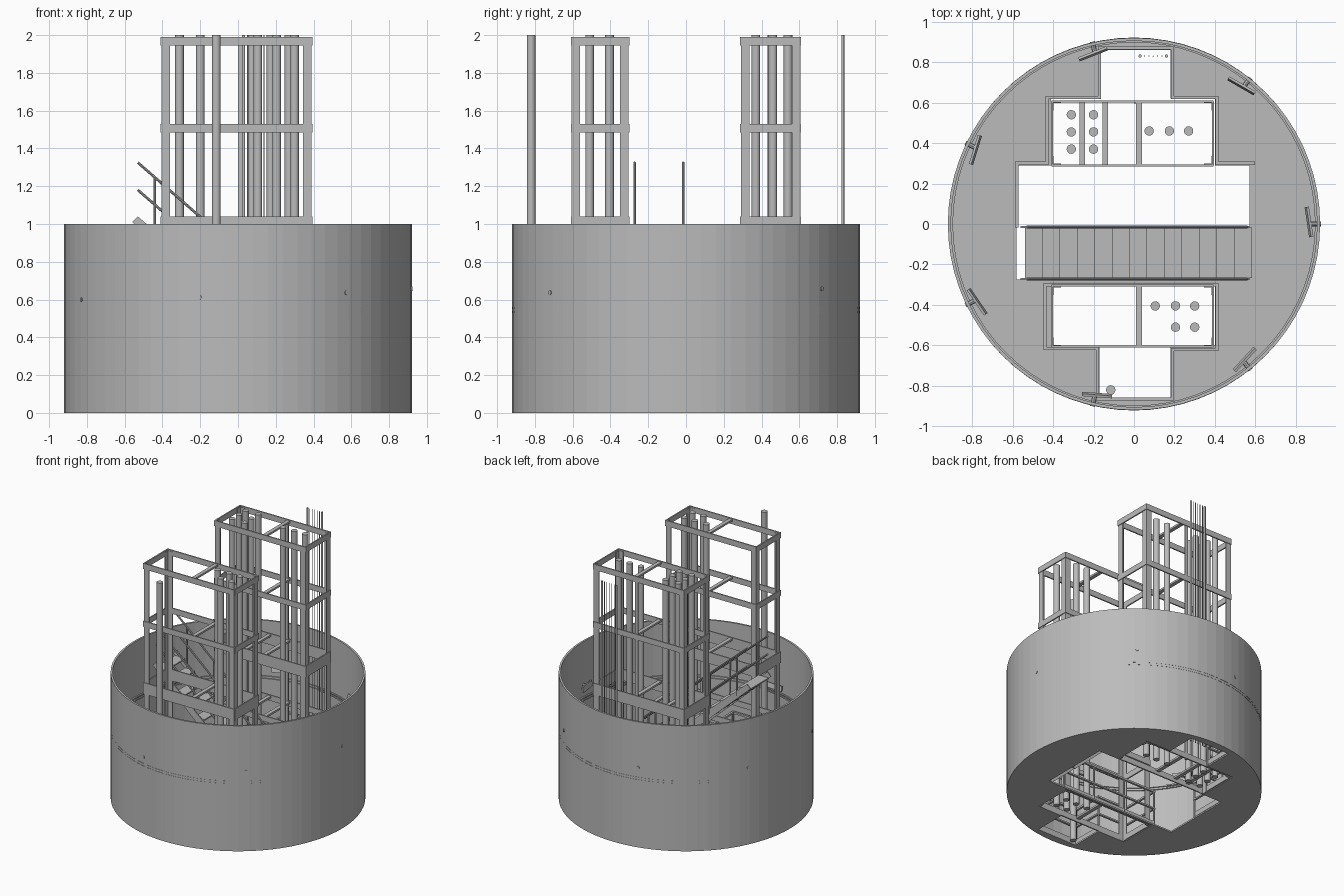
import bpy, bmesh, math
from mathutils import Matrix, Vector

cube = bpy.data.objects.get("Cube")
if cube:
    bpy.data.objects.remove(cube, do_unlink=True)

grey = bpy.data.materials.new("plain_grey")
grey.use_nodes = True
grey.diffuse_color = (0.5, 0.5, 0.5, 1)
grey.node_tree.nodes["Principled BSDF"].inputs["Base Color"].default_value = (0.5, 0.5, 0.5, 1)


def finish(name, bm, smooth=False):
    mesh = bpy.data.meshes.new(name)
    bm.to_mesh(mesh)
    bm.free()
    mesh.materials.append(grey)
    obj = bpy.data.objects.new(name, mesh)
    bpy.context.collection.objects.link(obj)
    if smooth:
        bpy.ops.object.select_all(action='DESELECT')
        obj.select_set(True)
        bpy.context.view_layer.objects.active = obj
        bpy.ops.object.shade_smooth_by_angle(angle=math.radians(40))
    return obj


def box(bm, x0, x1, y0, y1, z0, z1, spin=Matrix()):
    centre = Vector((x0 + x1, y0 + y1, z0 + z1)) / 2
    size = Matrix.Diagonal((x1 - x0, y1 - y0, z1 - z0, 1))
    bmesh.ops.create_cube(bm, size=1, matrix=spin @ Matrix.Translation(centre) @ size)


def rod(bm, a, b, radius, sides=8):
    a, b = Vector(a), Vector(b)
    turn = (b - a).to_track_quat('Z', 'Y').to_matrix().to_4x4()
    bmesh.ops.create_cone(bm, cap_ends=True, segments=sides, radius1=radius, radius2=radius,
                          depth=(b - a).length, matrix=Matrix.Translation((a + b) / 2) @ turn)


def ring(name, r_in, r_out, z0, z1, sides):
    bm = bmesh.new()
    loop = [(r_in, z0), (r_out, z0), (r_out, z1), (r_in, z1)]
    verts = [bm.verts.new((r, 0, z)) for r, z in loop]
    edges = [bm.edges.new((verts[i], verts[i - 1])) for i in range(4)]
    bmesh.ops.spin(bm, geom=verts + edges, cent=(0, 0, 0), axis=(0, 0, 1),
                   angle=math.tau, steps=sides, use_merge=True)
    bmesh.ops.remove_doubles(bm, verts=bm.verts, dist=0.0005)
    bmesh.ops.recalc_face_normals(bm, faces=bm.faces)
    return finish(name, bm)


# Round shell and the two cable rings on its wall
R = 0.92
ring("shell_wall", R - 0.015, R, 0, 1, 72)
for i, z in enumerate((0.53, 0.55)):
    cable = ring(f"cable_ring_{i + 1}", R - 0.025, R - 0.001, z, z + 0.01, 72)
    cable.scale.y = 1.003

# Floor disc with stepped openings
holes = [(-0.41, 0.40, -0.60, -0.29), (-0.17, 0.18, -0.86, -0.60), (-0.58, 0.57, -0.275, 0.29),
         (-0.41, 0.40, 0.29, 0.62), (-0.17, 0.18, 0.62, 0.86)]
bm = bmesh.new()
bmesh.ops.create_circle(bm, cap_ends=True, segments=72, radius=R - 0.01)
for x0, x1, y0, y1 in holes:
    for co, no in (((x0, 0, 0), (1, 0, 0)), ((x1, 0, 0), (1, 0, 0)),
                   ((0, y0, 0), (0, 1, 0)), ((0, y1, 0), (0, 1, 0))):
        bmesh.ops.bisect_plane(bm, geom=bm.verts[:] + bm.edges[:] + bm.faces[:],
                               plane_co=co, plane_no=no, dist=0.0001)


def in_hole(c):
    return any(x0 < c.x < x1 and y0 < c.y < y1 for x0, x1, y0, y1 in holes)


gone = [f for f in bm.faces if in_hole(f.calc_center_median())]
bmesh.ops.delete(bm, geom=gone, context='FACES')
slab = bmesh.ops.extrude_face_region(bm, geom=bm.faces[:])
bmesh.ops.translate(bm, verts=[v for v in slab["geom"] if isinstance(v, bmesh.types.BMVert)],
                    vec=(0, 0, 0.012))
bmesh.ops.recalc_face_normals(bm, faces=bm.faces)
finish("floor", bm)


# Guard rails around the openings
def guard(name, path):
    bm = bmesh.new()
    for (ax, ay), (bx, by) in zip(path, path[1:]):
        x0, x1, y0, y1 = min(ax, bx), max(ax, bx), min(ay, by), max(ay, by)
        w = 0.008
        for low, high in ((0.29, 0.305), (0.15, 0.162)):
            box(bm, x0 - w, x1 + w, y0 - w, y1 + w, low, high)
        box(bm, x0 - 0.003, x1 + 0.003, y0 - 0.003, y1 + 0.003, 0.01, 0.05)
        count = max(1, round((x1 - x0 + y1 - y0) / 0.25))
        for k in range(count + 1):
            t = k / count
            x, y = ax + (bx - ax) * t, ay + (by - ay) * t
            rod(bm, (x, y, 0.005), (x, y, 0.29), 0.007, 6)
    finish(name, bm)


guard("back_guard_rail", [(-0.58, -0.01), (-0.58, 0.30), (-0.43, 0.30), (-0.43, 0.625), (-0.17, 0.625),
                          (-0.17, 0.87), (0.19, 0.87), (0.19, 0.625), (0.41, 0.625), (0.41, 0.30),
                          (0.59, 0.30)])
guard("front_guard_rail", [(0.41, -0.30), (-0.44, -0.30), (-0.44, -0.615), (-0.18, -0.615),
                           (-0.18, -0.865), (0.19, -0.865), (0.19, -0.62), (0.41, -0.62), (0.41, -0.30)])


# Pipe-shaft frames: angle posts, flat rails and cross bars
def tower(name, y0, y1, extra_bars):
    bm = bmesh.new()
    x0, x1, w, t = -0.405, 0.39, 0.045, 0.008
    for px, sx in ((x0, 1), (x1, -1)):
        for py, sy in ((y0, 1), (y1, -1)):
            box(bm, *sorted((px, px + sx * w)), *sorted((py, py + sy * t)), 0, 1.98)
            box(bm, *sorted((px, px + sx * t)), *sorted((py, py + sy * w)), 0, 1.98)
    for top, depth in ((1.99, 0.045), (1.53, 0.045), (1.04, 0.09), (0.55, 0.045), (0.05, 0.045)):
        for y in (y0, y1):
            box(bm, x0 - 0.004, x1 + 0.004, y - 0.005, y + 0.005, top - depth, top)
        for x in (x0, x1):
            box(bm, x - 0.005, x + 0.005, y0, y1, top - depth, top)
        box(bm, 0.01, 0.04, y0, y1, top - 0.02, top - 0.005)
        if top < 1.1:
            for x in extra_bars:
                box(bm, x - 0.014, x + 0.014, y0, y1, top - 0.02, top - 0.005)
    if extra_bars:
        box(bm, 0, 0.025, y1 - 0.01, y1, 0, 1.98)
    finish(name, bm)


tower("front_shaft_frame", -0.605, -0.305, ())
tower("back_shaft_frame", 0.29, 0.605, (-0.255, -0.142))

# Vertical pipes
pipe_groups = {
    "front_pipes": [(x, y) for x in (0.205, 0.30) for y in (-0.405, -0.51)] + [(0.105, -0.405)],
    "front_single_pipe": [(-0.115, -0.82)],
    "back_right_pipes": [(x, y) for x in (-0.31, -0.20) for y in (0.37, 0.455, 0.54)],
    "back_left_pipes": [(x, 0.46) for x in (0.075, 0.175, 0.27)],
}
for name, spots in pipe_groups.items():
    bm = bmesh.new()
    for x, y in spots:
        rod(bm, (x, y, 0), (x, y, 2), 0.023, 20)
    finish(name, bm, True)
bm = bmesh.new()
for k in range(7):
    x = 0.03 + k * 0.0217
    rod(bm, (x, 0.83, 0), (x, 0.83, 2), 0.008 if k in (0, 6) else 0.003, 10)
finish("thin_back_pipes", bm, True)

# Staircase: treads, side stringers and sloped handrails
SLOPE = 0.87


def stair_z(x):
    return 1.03 - SLOPE * (x + 0.53)


bm = bmesh.new()
for k in range(13):
    x = -0.54 + k * 0.0862
    z = stair_z(x + 0.05)
    box(bm, x, x + 0.088, -0.268, -0.018, z - 0.01, z)
finish("stair_treads", bm)

for side, y in (("back", -0.015), ("front", -0.272)):
    bm = bmesh.new()
    top, foot = stair_z(-0.53), stair_z(0.56)
    outline = [(-0.56, top - 0.02), (-0.53, top + 0.01), (0.57, foot + 0.01),
               (0.57, 0.0), (0.54, 0.0)]
    face = bm.faces.new([bm.verts.new((x, y - 0.004, z)) for x, z in outline])
    out = bmesh.ops.extrude_face_region(bm, geom=[face])
    bmesh.ops.translate(bm, verts=[v for v in out["geom"] if isinstance(v, bmesh.types.BMVert)],
                        vec=(0, 0.008, 0))
    bmesh.ops.recalc_face_normals(bm, faces=bm.faces)
    finish(f"{side}_stringer", bm)
    bm = bmesh.new()
    for lift in (0.15, 0.295):
        rod(bm, (-0.53, y, top + lift), (0.56, y, foot + lift), 0.007)
    for k in range(5):
        x = -0.44 + k * 0.24
        rod(bm, (x, y, stair_z(x) - 0.03), (x, y, stair_z(x) + 0.295), 0.007)
    finish(f"{side}_handrail", bm)

# Seven wall lamps: a stem through the wall and a slightly turned plate
for k in range(7):
    a = math.tau * k / 7
    z = 0.63 + 0.03 * math.cos(a - 0.45)
    spin = Matrix.Rotation(a, 4, 'Z')
    bm = bmesh.new()
    rod(bm, spin @ Vector((0.865, 0, z)), spin @ Vector((0.924, 0, z)), 0.012)
    tilt = spin @ Matrix.Translation((0.865, 0.01, z)) @ Matrix.Rotation(0.15, 4, 'Z') \
        @ Matrix.Rotation(0.25, 4, 'Y')
    box(bm, -0.006, 0.006, -0.075, 0.075, -0.02, 0.02, tilt)
    finish(f"wall_lamp_{k + 1}", bm)
